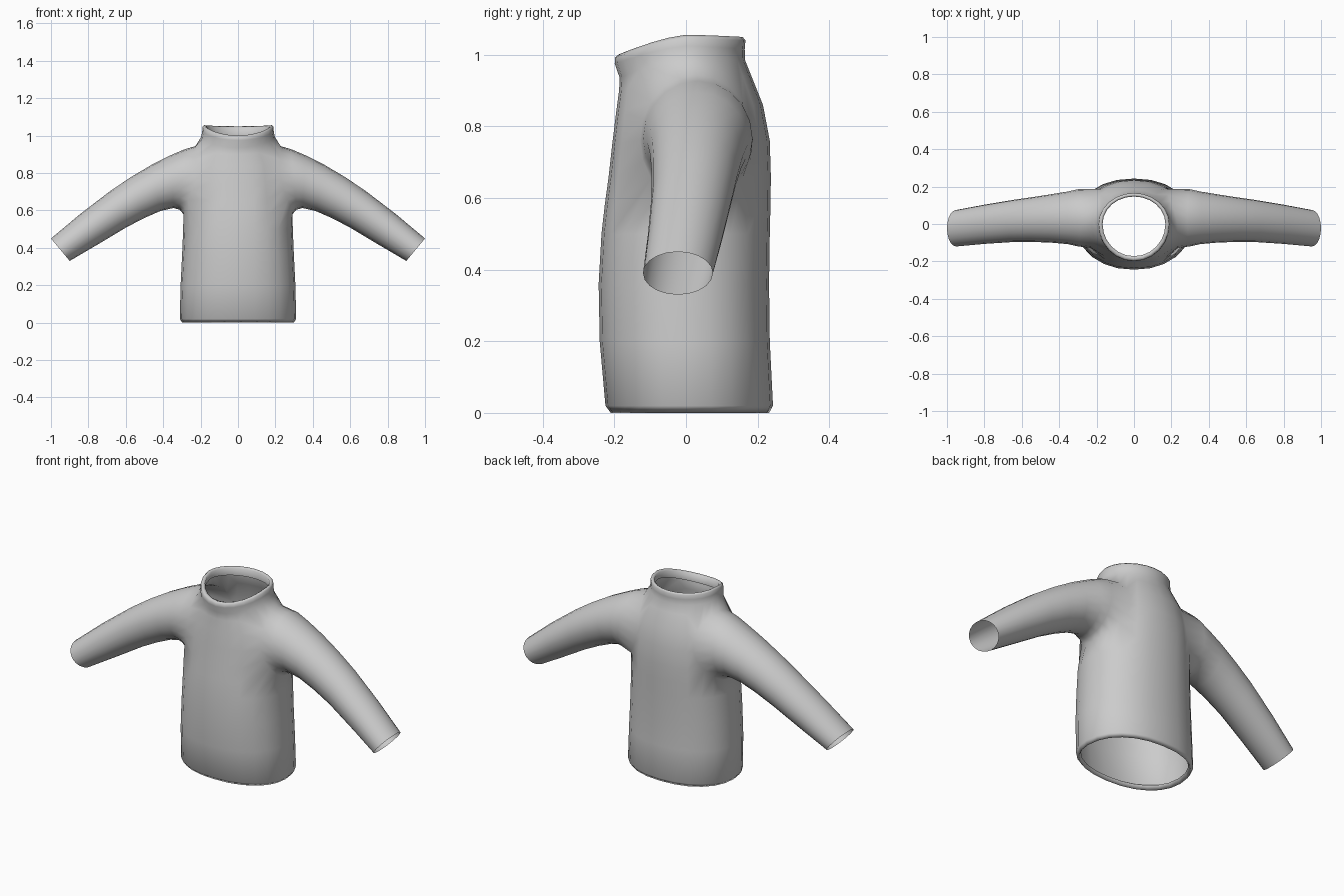
import bpy, bmesh, math

if "Cube" in bpy.data.objects:
    bpy.data.objects.remove(bpy.data.objects["Cube"])

SEG = 24          # columns around the body
HALF = 3          # columns each side of the arm axis that open into the sleeve

# Body rows: side z, front z, back z, half width, front y, back y, squareness
ROWS = [
    (0.025, 0.025, 0.025, 0.285, -0.205, 0.222, 2.2),   # turned-in hem
    (0.00, 0.00, 0.00, 0.298, -0.210, 0.232, 2.2),
    (0.02, 0.02, 0.02, 0.311, -0.225, 0.243, 2.2),
    (0.20, 0.20, 0.20, 0.307, -0.241, 0.234, 2.2),
    (0.36, 0.36, 0.36, 0.299, -0.244, 0.232, 2.2),
    (0.50, 0.50, 0.50, 0.293, -0.236, 0.234, 2.2),
    (0.58, 0.58, 0.58, 0.293, -0.227, 0.236, 2.2),      # armhole bottom
    (0.67, 0.66, 0.66, 0.290, -0.216, 0.237, 2.2),
    (0.77, 0.75, 0.76, 0.283, -0.206, 0.234, 2.1),
    (0.86, 0.84, 0.86, 0.268, -0.195, 0.215, 2.1),
    (0.945, 0.90, 0.94, 0.230, -0.187, 0.183, 2.0),     # armhole top
    (0.995, 0.935, 0.985, 0.196, -0.185, 0.165, 2.0),   # neck crease
    (1.025, 0.975, 1.015, 0.191, -0.199, 0.164, 2.0),
    (1.047, 0.992, 1.040, 0.189, -0.198, 0.166, 2.0),   # collar roll
    (1.056, 1.001, 1.050, 0.180, -0.188, 0.158, 2.0),
    (1.048, 0.996, 1.042, 0.168, -0.172, 0.147, 2.0),
    (1.01, 0.955, 1.00, 0.172, -0.172, 0.148, 2.0),
]
HOLE_LOW, HOLE_HIGH = 6, 10

# Sleeve rings: top x, top z, bottom x, bottom z, front y, back y
SLEEVE = [
    (0.285, 0.927, 0.312, 0.604, -0.120, 0.186),
    (0.36, 0.895, 0.345, 0.613, -0.108, 0.174),
    (0.46, 0.845, 0.415, 0.597, -0.100, 0.160),
    (0.57, 0.780, 0.500, 0.560, -0.096, 0.145),
    (0.68, 0.706, 0.600, 0.508, -0.096, 0.130),
    (0.84, 0.584, 0.750, 0.418, -0.106, 0.104),
    (1.00, 0.450, 0.900, 0.330, -0.120, 0.075),
]


def power(v, p):
    return math.copysign(abs(v) ** (2 / p), v)


def body_point(row, i):
    zs, zf, zb, w, front, back, p = row
    a = 2 * math.pi * i / SEG
    x, t = w * power(math.cos(a), p), power(math.sin(a), p)
    y = t * (back if t > 0 else -front)
    z = zs + ((zb if t > 0 else zf) - zs) * abs(t) ** 1.4
    return x, y, z


def body_width(y, z):
    """Half width of the body surface at a given depth and height."""
    for r, s in zip(ROWS[HOLE_LOW - 1:], ROWS[HOLE_LOW:]):
        if r[0] <= z <= s[0]:
            k = (z - r[0]) / (s[0] - r[0])
            w, front, back, p = (r[j] + (s[j] - r[j]) * k for j in (3, 4, 5, 6))
            t = min(abs(y / (back if y > 0 else front)), 1)
            return w * (1 - t ** p) ** (1 / p)


def skin(bm, lower, upper, skip=()):
    n = len(lower)
    for i in range(n):
        if i not in skip:
            j = (i + 1) % n
            bm.faces.new((lower[i], lower[j], upper[j], upper[i]))


bm = bmesh.new()
rings = [[bm.verts.new(body_point(r, i)) for i in range(SEG)] for r in ROWS]

# Body shell, leaving an armhole on each side
hole = {(c + k) % SEG for c in (0, SEG // 2) for k in range(-HALF, HALF)}
for k in range(len(rings) - 1):
    skin(bm, rings[k], rings[k + 1], hole if HOLE_LOW <= k < HOLE_HIGH else ())

# Sleeves grow out of the armhole loops
for side in (1, -1):
    cols = [(c if side > 0 else SEG // 2 - c) % SEG for c in range(-HALF, HALF + 1)]
    loop = [rings[HOLE_LOW][c] for c in cols]
    loop += [rings[k][cols[-1]] for k in range(HOLE_LOW + 1, HOLE_HIGH)]
    loop += [rings[HOLE_HIGH][c] for c in reversed(cols)]
    loop += [rings[k][cols[0]] for k in range(HOLE_HIGH - 1, HOLE_LOW, -1)]
    n = len(loop)
    angles = [2 * math.pi * (i - HALF) / n for i in range(n)]   # 0 is the underarm
    # Round the armhole and keep it on the body surface
    for v, a in zip(loop, angles):
        y = 0.03 + 0.158 * math.sin(a)
        z = 0.762 - 0.182 * math.cos(a)
        v.co = (side * body_width(y, z), y, z)
    last = loop
    for tx, tz, bx, bz, front, back in SLEEVE:
        ring = []
        for a in angles:
            u = (1 - math.cos(a)) / 2
            y = (front + back) / 2 + (back - front) / 2 * math.sin(a)
            ring.append(bm.verts.new((side * (bx + (tx - bx) * u), y, bz + (tz - bz) * u)))
        skin(bm, last, ring)
        last = ring

# Remove the unused points inside the armholes
bmesh.ops.delete(bm, geom=[v for v in bm.verts if not v.link_faces], context='VERTS')
bmesh.ops.recalc_face_normals(bm, faces=bm.faces)
for f in bm.faces:
    f.smooth = True

mesh = bpy.data.meshes.new("sweater")
bm.to_mesh(mesh)
bm.free()
sweater = bpy.data.objects.new("sweater", mesh)
bpy.context.collection.objects.link(sweater)

grey = bpy.data.materials.new("grey knit")
grey.diffuse_color = (0.6, 0.6, 0.6, 1)
grey.use_nodes = True
grey.node_tree.nodes["Principled BSDF"].inputs["Base Color"].default_value = grey.diffuse_color
mesh.materials.append(grey)
